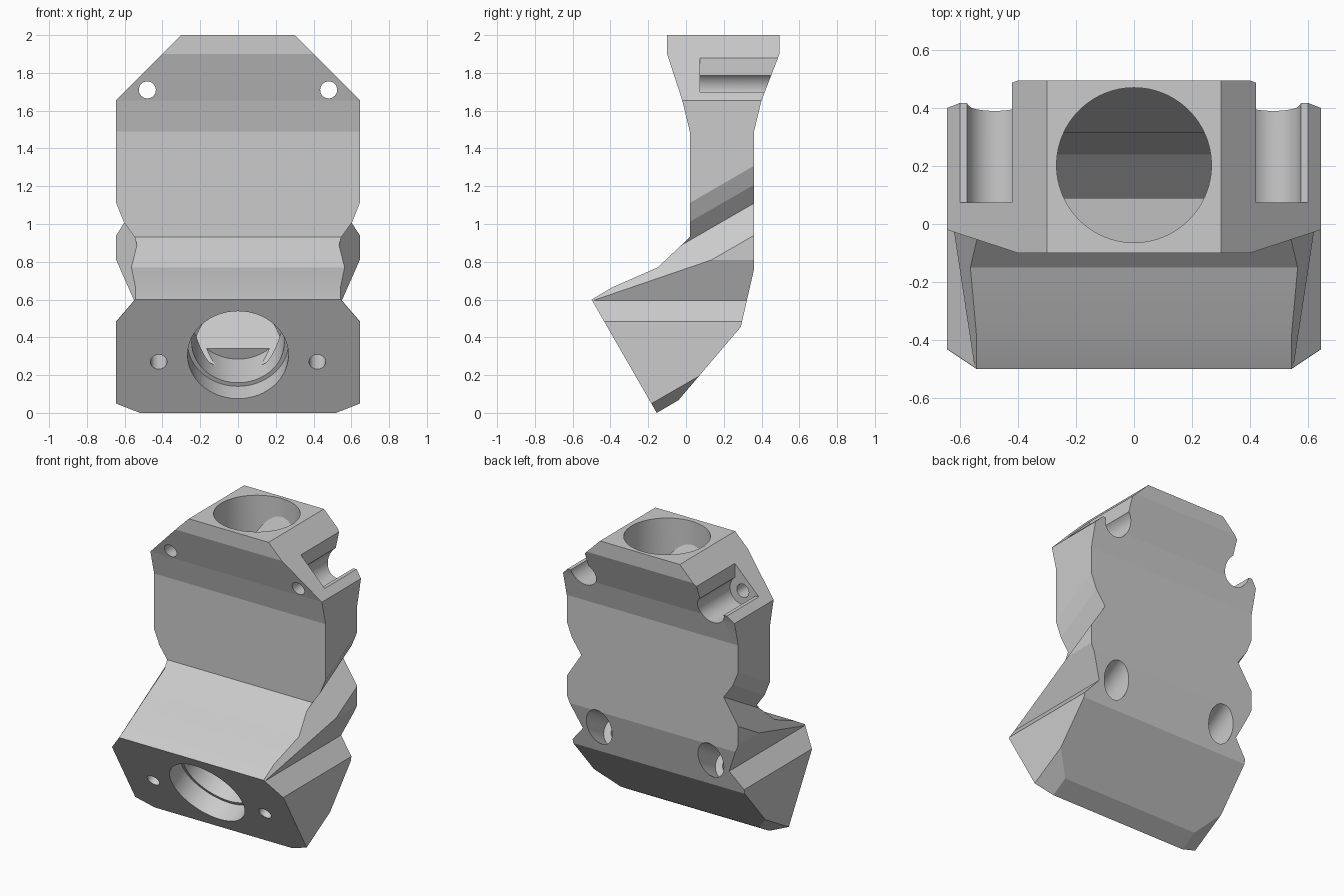
import bpy, bmesh, math
from mathutils import Vector

if "Cube" in bpy.data.objects:
    bpy.data.objects.remove(bpy.data.objects["Cube"])

X, Y, Z = Vector((1, 0, 0)), Vector((0, 1, 0)), Vector((0, 0, 1))
C, S = math.cos(math.radians(30)), 0.5
TILT = Vector((0, C, S))          # axis of the front port
TILT_UP = Vector((0, -S, C))      # up direction within the front face
SHEAR = Vector((0, 1, S / C))     # same slope, measured per unit of y


def prism(name, pts, u, v, w, start, end, origin=(0, 0, 0)):
    """Extrude a 2D outline (in axes u, v) along w from start to end."""
    o = Vector(origin)
    bm = bmesh.new()
    rings = [[bm.verts.new(o + u * a + v * b + w * t) for a, b in pts] for t in (start, end)]
    bm.faces.new(rings[0])
    bm.faces.new(rings[1])
    n = len(pts)
    for i in range(n):
        j = (i + 1) % n
        bm.faces.new((rings[0][i], rings[0][j], rings[1][j], rings[1][i]))
    bmesh.ops.recalc_face_normals(bm, faces=bm.faces)
    me = bpy.data.meshes.new(name)
    bm.to_mesh(me)
    bm.free()
    ob = bpy.data.objects.new(name, me)
    bpy.context.collection.objects.link(ob)
    return ob


def circle(r, n=64):
    return [(r * math.cos(2 * math.pi * i / n), r * math.sin(2 * math.pi * i / n)) for i in range(n)]


def combine(target, tool, op='DIFFERENCE'):
    m = target.modifiers.new("bool", 'BOOLEAN')
    m.operation, m.object, m.solver = op, tool, 'EXACT'
    bpy.context.view_layer.objects.active = target
    bpy.ops.object.modifier_apply(modifier=m.name)
    bpy.data.objects.remove(tool)


# body: side profile extruded across the width
side = [(-0.155, 0), (-0.5, 0.6), (-0.39, 0.665), (-0.15, 0.77), (0.02, 0.93), (0.02, 1.49),
        (-0.02, 1.655), (-0.1, 1.9), (-0.1, 2), (0.495, 2), (0.495, 1.9), (0.4, 1.655),
        (0.36, 1.49), (0.36, 0.76), (0.29, 0.455), (-0.04, 0.067)]
body = prism("adapter_body", side, Y, Z, X, -0.645, 0.645)

# side notches and corner chamfers, straight or along the tilted axis
cuts = [
    ([(0.2, 2.1), (0.8, 1.5), (0.8, 2.1)], Y),
    ([(0.55, 0.595), (0.74, 0.375), (0.74, 1.025)], Y),
    ([(0.535, 0.902), (0.755, 0.562), (0.755, 1.375), (0.645, 1.1), (0.605, 1.0)], SHEAR),
    ([(0.77, 0.22), (0.27, -0.04), (0.27, -0.3), (0.77, -0.3)], SHEAR),
]
for sx in (-1, 1):
    for pts, axis in cuts:
        combine(body, prism("cutter", pts, X * sx, Z, axis, -1, 1))

    # upper screw pockets and holes
    at = (0.48 * sx, 0, 1.71)
    combine(body, prism("cutter", [(0.42, 1.7), (0.8, 1.7), (0.8, 2.1), (0.42, 2.1)],
                        X * sx, Z, Y, 0.075, 1))
    combine(body, prism("cutter", circle(0.096), X, Z, Y, 0.075, 1, at))
    combine(body, prism("cutter", circle(0.045, 32), X, Z, Y, -1, 1, at))

    # lower screw holes, counterbored from the back
    at = (0.42 * sx, -0.31, 0.27)
    combine(body, prism("cutter", circle(0.044, 32), X, TILT_UP, TILT, -0.2, 1.2, at))
    combine(body, prism("cutter", circle(0.095), X, TILT_UP, TILT, 0.52, 1.2, at))

# inner duct: round bore limited by the flattened wall profile
duct = prism("duct", circle(0.267, 96), X, Y, Z, 0.1, 2.2, (0, 0.203, 0))
inner = [(-0.09, 2.1), (-0.09, 1.9), (0.09, 1.49), (0.09, 0.88), (-0.08, 0.73), (-0.2, 0.5),
         (0, 0.25), (0.24, 0.5), (0.315, 0.78), (0.315, 1.49), (0.48, 1.9), (0.48, 2.1)]
combine(duct, prism("walls", inner, Y, Z, X, -0.5, 0.5), 'INTERSECT')
combine(body, duct)

# front port with a shallow step
port = (0, -0.331, 0.307)
combine(body, prism("cutter", circle(0.245, 96), X, TILT_UP, TILT, -0.2, 0.38, port))
combine(body, prism("cutter", circle(0.267, 96), X, TILT_UP, TILT, -0.2, 0.13, port))

bpy.ops.object.select_all(action='DESELECT')
body.select_set(True)
bpy.context.view_layer.objects.active = body
bpy.ops.object.shade_smooth_by_angle(angle=math.radians(10))
